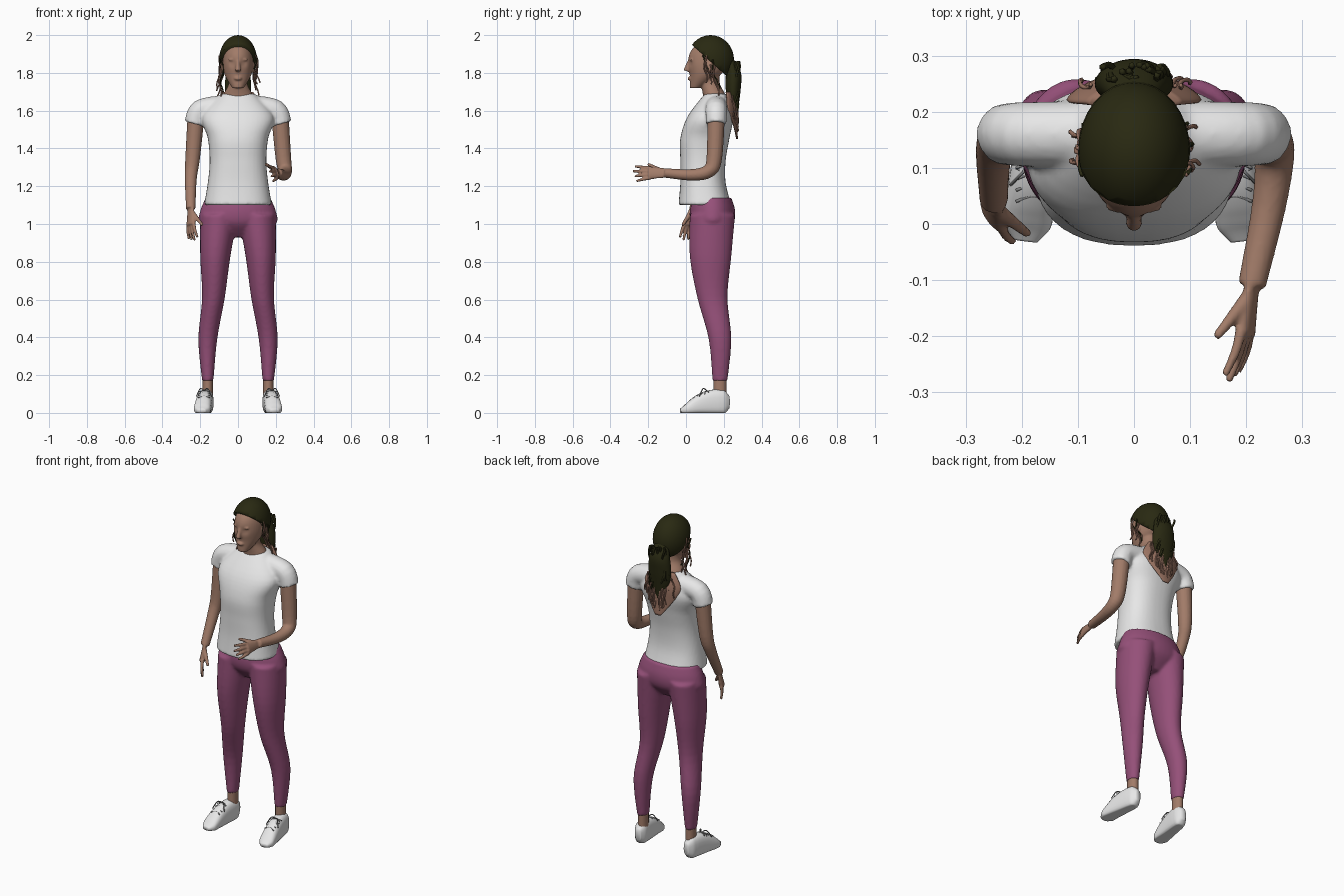
import bpy, bmesh, math, random
from mathutils import Vector

random.seed(4)
cube = bpy.data.objects.get("Cube")
if cube:
    bpy.data.objects.remove(cube)


def material(name, *rgb):
    mat = bpy.data.materials.new(name)
    mat.use_nodes = True
    mat.diffuse_color = (*rgb, 1)
    shader = next(n for n in mat.node_tree.nodes if n.type == 'BSDF_PRINCIPLED')
    shader.inputs["Base Color"].default_value = (*rgb, 1)
    shader.inputs["Roughness"].default_value = 0.8
    return mat


WHITE = material("white cloth", .8, .8, .8)
BERRY = material("berry leggings", .3, .08, .19)
SKIN = material("skin", .36, .2, .14)
HAIR = material("dark hair", .022, .022, .006)
STRAND = material("light hair", .32, .17, .12)
LACE = material("grey lace", .25, .25, .25)
SIDES = {"right": -1, "left": 1}
ACROSS, BACKWARD, UP = Vector((1, 0, 0)), Vector((0, 1, 0)), Vector((0, 0, 1))


def smoothed(rows, steps):
    """Catmull-Rom interpolation of a list of number rows."""
    last = len(rows) - 1
    for i in range(last):
        before, start, end, after = (rows[max(0, min(last, i + k))] for k in (-1, 0, 1, 2))
        for step in range(steps):
            t = step / steps
            yield [b + t / 2 * (c - a + t * (2 * a - 5 * b + 4 * c - d + t * (3 * (b - c) + d - a)))
                   for a, b, c, d in zip(before, start, end, after)]
    yield rows[last]


def loft(bm, rings, side=None, power=2, sides=24, steps=5):
    """Skin (x, y, z, width, depth) rings, level unless a side direction is given."""
    rings = list(smoothed(rings, steps))
    centres = [Vector(ring[:3]) for ring in rings]
    loops = []
    for i, (centre, ring) in enumerate(zip(centres, rings)):
        u, v = ACROSS, BACKWARD
        if side:
            ahead = (centres[min(i + 1, len(rings) - 1)] - centres[max(i - 1, 0)]).normalized()
            u = (side - ahead * side.dot(ahead)).normalized()
            v = ahead.cross(u)
        loop = []
        for k in range(sides):
            angle = math.tau * k / sides
            c, s = (math.copysign(abs(f) ** (2 / power), f)
                    for f in (math.cos(angle), math.sin(angle)))
            loop.append(bm.verts.new(centre + u * ring[3] * c + v * ring[4] * s))
        loops.append(loop)
    for low, high in zip(loops, loops[1:]):
        for k in range(sides):
            bm.faces.new((low[k - 1], low[k], high[k], high[k - 1]))
    bm.faces.new(loops[0])
    bm.faces.new(loops[-1])
    return [vert for loop in loops for vert in loop]


def stack(bm, bottom, top, ys, widths, depths, xs=None, power=2):
    """Level rings at even heights, on the centre line unless xs is given."""
    last = len(ys) - 1
    heights = [bottom + (top - bottom) * k / last for k in range(last + 1)]
    xs = xs or [0] * len(ys)
    return loft(bm, list(zip(xs, ys, heights, widths, depths)), power=power, sides=40)


def tube(bm, points, start, end, side=ACROSS, squash=1, sides=16):
    """Tapering limb along a path."""
    last = len(points) - 1
    radii = [start + (end - start) * k / last for k in range(last + 1)]
    loft(bm, [(*p, r, r * squash) for p, r in zip(points, radii)], side, sides=sides)


def blob(bm, centre, size):
    for v in bmesh.ops.create_uvsphere(bm, u_segments=32, v_segments=16, radius=1)["verts"]:
        v.co = Vector(centre) + Vector(size) * v.co


def scaled_blob(bm, centre, size):
    made = bmesh.ops.create_uvsphere(bm, u_segments=32, v_segments=16, radius=1)["verts"]
    bmesh.ops.scale(bm, verts=made, vec=size)
    bmesh.ops.translate(bm, verts=made, vec=centre)


blob = scaled_blob


def finish(name, bm, mat, voxel=0):
    """Make the object; a voxel size merges and softens its pieces."""
    bmesh.ops.recalc_face_normals(bm, faces=bm.faces)
    mesh = bpy.data.meshes.new(name)
    bm.to_mesh(mesh)
    bm.free()
    mesh.materials.append(mat)
    mesh.polygons.foreach_set("use_smooth", [True] * len(mesh.polygons))
    ob = bpy.data.objects.new(name, mesh)
    bpy.context.scene.collection.objects.link(ob)
    if voxel:
        merge = ob.modifiers.new("merge", 'REMESH')
        merge.mode, merge.voxel_size, merge.use_smooth_shade = 'VOXEL', voxel, True
        ob.modifiers.new("soften", 'SMOOTH').iterations = 3


# Shirt with puffed short sleeves
bm = bmesh.new()
stack(bm, 1.1, 1.69, power=2.4,
      ys=[.1, .09, .09, .1, .13, .16],
      widths=[.18, .16, .15, .16, .19, .09],
      depths=[.14, .12, .12, .13, .12, .06])
for s in SIDES.values():
    tube(bm, [(s * .1, .16, 1.62), (s * .2, .16, 1.6), (s * .23, .16, 1.53)], .06, .055)
finish("shirt", bm, WHITE, .009)

# Leggings: hips and two legs merged
bm = bmesh.new()
stack(bm, .93, 1.14, ys=[.14] * 4, widths=[.08, .2, .2, .17], depths=[.05, .11, .12, .1])
for s in SIDES.values():
    stack(bm, .17, 1.05, xs=[s * x for x in (.16, .16, .13, .12, .1)],
          ys=[.18, .18, .14, .13, .14],
          widths=[.03, .05, .06, .08, .1],
          depths=[.04, .06, .08, .11, .12])
finish("leggings", bm, BERRY, .009)

# Head with eye hollows, nose, lips, chin, brow, ears and neck
bm = bmesh.new()
skull = stack(bm, 1.72, 1.99, ys=[.05, .1, .12, .13, .13],
              widths=[.03, .07, .08, .07, .03], depths=[.03, .08, .11, .1, .03])
for v in skull:
    eye = Vector((.03, .02, 1.85))
    distance = (Vector((abs(v.co.x), *v.co.yz)) - eye).length
    v.co.y += .01 * math.exp(-(distance / .02) ** 2)
tube(bm, [(0, .02, 1.87), (0, 0, 1.81)], .008, .015)
blob(bm, (0, .02, 1.77), (.02, .012, .01))
blob(bm, (0, .04, 1.74), (.02, .02, .02))
for s in SIDES.values():
    blob(bm, (s * .03, .03, 1.87), (.02, .01, .007))
    blob(bm, (s * .08, .13, 1.83), (.01, .02, .03))
stack(bm, 1.62, 1.8, ys=[.15, .15, .13, .13], widths=[.09, .08, .05, .05],
      depths=[.06, .06, .05, .05])
finish("head", bm, SKIN, .005)


def hand(bm, wrist, forward, thumb_side, palm_turn):
    """Palm, four spread fingers and a thumb."""
    wrist, forward, thumb_side = Vector(wrist), Vector(forward).normalized(), Vector(thumb_side)
    thumb_side = (thumb_side - forward * thumb_side.dot(forward)).normalized()
    inward = forward.cross(thumb_side) * palm_turn

    def at(reach, spread, curl):
        return wrist + forward * reach + thumb_side * spread + inward * curl
    tube(bm, [at(-.02, 0, 0), at(.04, 0, 0), at(.09, 0, 0)], .024, .036, thumb_side, .45)
    for k in range(4):
        spread, length = .027 - .018 * k, .095 - .01 * abs(k - 1)
        tube(bm, [at(.08 + length * t, spread * (1 + t / 2), .015 * t * t) for t in (0, .5, 1)],
             .01, .007, thumb_side)
    tube(bm, [at(.02 + .08 * t, .01 + .05 * t, .035 * t) for t in (0, .5, 1)],
         .014, .008, inward)


# Right arm hanging, left arm bent forward
bm = bmesh.new()
wrist = (-.25, .04, 1.08)
tube(bm, [(-.22, .16, 1.6), (-.24, .15, 1.35), (-.25, .12, 1.24), wrist], .046, .025)
hand(bm, wrist, (0, -.3, -1), (.5, -.8, 0), -1)
finish("right_arm", bm, SKIN, .005)
bm = bmesh.new()
wrist = (.21, -.11, 1.27)
tube(bm, [(.22, .16, 1.6), (.24, .15, 1.35), (.25, .12, 1.28), (.24, .03, 1.26), wrist], .047, .025)
hand(bm, wrist, (-.14, -1, 0), (-.3, 0, 1), 1)
finish("left_arm", bm, SKIN, .005)

# Ankles, shoes and laces
for label, s in SIDES.items():
    bm = bmesh.new()
    tube(bm, [(s * .16, .18, .07), (s * .16, .18, .2)], .027, .027, squash=1.3)
    finish(label + "_ankle", bm, SKIN)

    bm = bmesh.new()
    rings = []
    for k in range(11):
        t = .02 + .096 * k
        rounding = math.sqrt(1 - (2 * t - 1) ** 6)
        height = .04 + .02 * math.cos(math.pi * t * t)
        rings.append((s * (.16 + .035 * t), .235 - .27 * t, height,
                      (.036 + .012 * t) * rounding, height * rounding))
    for v in loft(bm, rings, ACROSS, power=2.7):
        v.co.z = max(0, v.co.z * 1.15 - .012)
    finish(label + "_shoe", bm, WHITE)

    bm = bmesh.new()
    for k in range(4):
        knot = Vector((s * .18, .05 + .02 * k, .088 + .01 * k))
        for turn in (-1, 1):
            end = Vector((.03, .01 * turn, -.008))
            tube(bm, [knot + end, knot, knot + end * Vector((-1, -1, 1)).z - ACROSS * .06],
                 .003, .003, UP, sides=6)
    for turn in (-1, 1):
        tube(bm, [knot, knot + Vector((turn * .02, -.02, .01)), knot + Vector((turn * .04, -.04, -.03))],
             .003, .003, BACKWARD, sides=6)
    finish(label + "_laces", bm, LACE)

# Hair cap cut along a sloping hairline
bm = bmesh.new()
blob(bm, (0, .13, 1.87), (.1, .124, .13))
bmesh.ops.bisect_plane(bm, geom=bm.verts[:] + bm.edges[:] + bm.faces[:],
                       plane_co=(0, .03, 1.95), plane_no=(0, -.9, -1), clear_outer=True)
bmesh.ops.holes_fill(bm, edges=[e for e in bm.edges if e.is_boundary])
finish("hair_cap", bm, HAIR)

# Ponytail, and loose light hair fanned round the upper back
bm = bmesh.new()
stack(bm, 1.89, 1.55, ys=[.22, .25, .25, .25, .26],
      widths=[.03, .06, .07, .06, .01], depths=[.02, .04, .04, .03, .01])
finish("ponytail", bm, HAIR)
bm = bmesh.new()
for v in stack(bm, 1.7, 1.45, ys=[.23, .25, .26, .27],
               widths=[.08, .12, .08, .02], depths=[.02, .02, .01, .005]):
    v.co.y -= 2 * v.co.x ** 2
finish("loose_back_hair", bm, STRAND)


def curl(bm, top, bottom, wave, radius):
    """One wavy lock between two points."""
    top, bottom, phase = Vector(top), Vector(bottom), between(0, math.tau)
    points = [top.lerp(bottom, k / 8) + wave * Vector((math.sin(phase + k), math.cos(phase + k), 0))
              for k in range(9)]
    tube(bm, points, radius, radius, sides=5)


# Curls framing the face, and locks on the ponytail and back
between = random.uniform
light, dark = bmesh.new(), bmesh.new()
for s in SIDES.values():
    for k in range(8):
        curl(light if k % 4 else dark, (s * between(.08, .1), between(.08, .16), between(1.84, 1.9)),
             (s * between(.08, .11), between(.1, .18), between(1.66, 1.75)), .008, .004)
    for k in range(10):
        x = s * between(.01, .11)
        y = .265 - 2 * x * x
        curl(light, (x * .8, y, 1.68), (x, y + .01, 1.47 + abs(x)), .005, .004)
        curl(dark, (s * between(0, .05), between(.26, .28), 1.86),
             (s * between(.01, .07), between(.25, .27), between(1.58, 1.7)), .009, .006)
finish("light_curls", light, STRAND)
finish("dark_curls", dark, HAIR)
